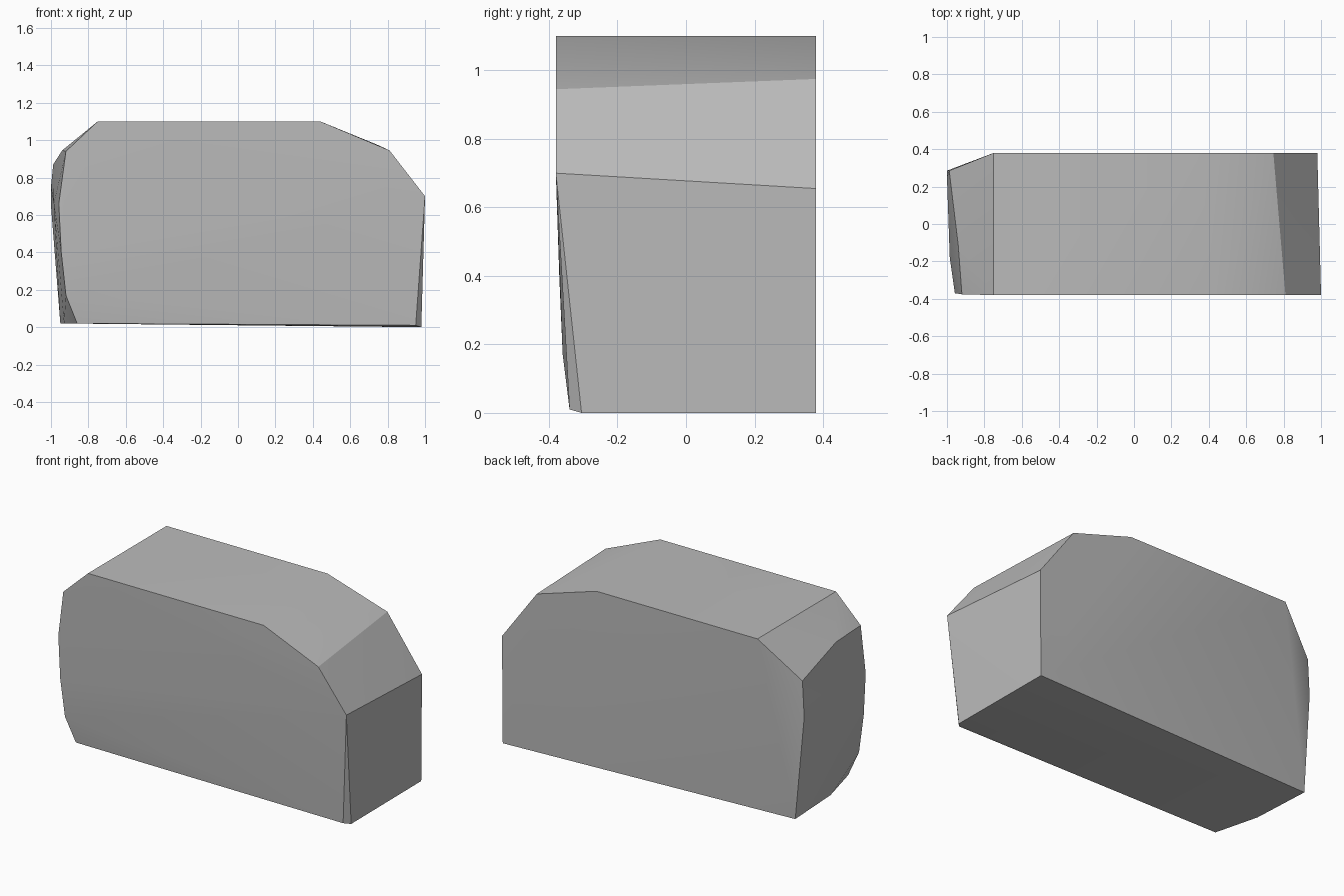
import bpy, bmesh, math

if "Cube" in bpy.data.objects:
    bpy.data.objects.remove(bpy.data.objects["Cube"], do_unlink=True)

# Outline of the front face, clockwise from the upper left
front_outline = [
    (-.75, -.38, 1.1), (.44, -.38, 1.1), (.81, -.38, .945), (1, -.38, .7),
    (.95, -.34, .01), (-.86, -.34, .02), (-.92, -.36, .17),
    (-.945, -.37, .4), (-.958, -.37, .66), (-.92, -.376, .94),
]
# Outline of the back face
back_outline = [
    (-.75, .38, 1.1), (.34, .38, 1.1), (.745, .38, .975), (.98, .38, .655),
    (.975, .38, 0), (-.95, .3, .02), (-1, .285, .65), (-.988, .285, .87),
]
# Swell of the worn left end, and the chipped foot at the right
left_bulge = [(-.94, -.11, .945), (-.985, -.18, .66), (-.93, -.07, .02), (-1, .25, .75)]
right_chip = [(.98, -.305, 0)]

# Wrap a skin around the outlines to form the stone
bm = bmesh.new()
for co in front_outline + back_outline + left_bulge + right_chip:
    bm.verts.new(co)
hull = bmesh.ops.convex_hull(bm, input=bm.verts)
loose = {g for g in hull["geom_interior"] + hull["geom_unused"]
         if isinstance(g, bmesh.types.BMVert)}
bmesh.ops.delete(bm, geom=list(loose), context='VERTS')
bmesh.ops.dissolve_limit(bm, angle_limit=math.radians(.5),
                         verts=bm.verts, edges=bm.edges)
bmesh.ops.recalc_face_normals(bm, faces=bm.faces)

mesh = bpy.data.meshes.new("stone_block")
bm.to_mesh(mesh)
bm.free()
stone = bpy.data.objects.new("stone_block", mesh)
bpy.context.collection.objects.link(stone)

# Plain grey stone
grey = bpy.data.materials.new("stone_grey")
grey.use_nodes = True
colour = (.5, .5, .5, 1)
grey.diffuse_color = colour
grey.node_tree.nodes["Principled BSDF"].inputs["Base Color"].default_value = colour
mesh.materials.append(grey)

# Soft facets with crisp main edges
bpy.ops.object.select_all(action='DESELECT')
stone.select_set(True)
bpy.context.view_layer.objects.active = stone
bpy.ops.object.shade_smooth_by_angle(angle=math.radians(27))
